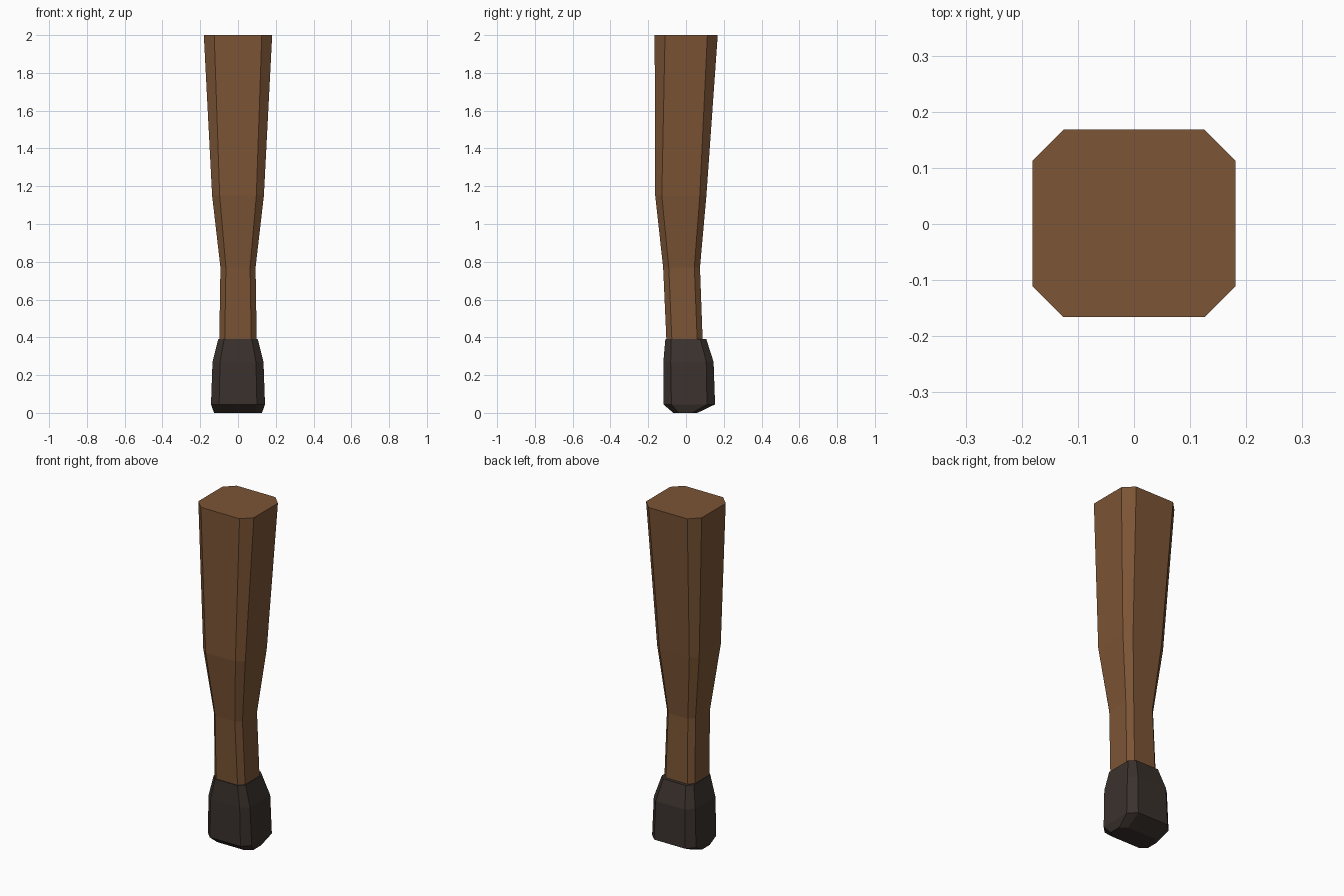
import bpy, bmesh

if "Cube" in bpy.data.objects:
    bpy.data.objects.remove(bpy.data.objects["Cube"])

def material(name, rgb):
    m = bpy.data.materials.new(name)
    m.diffuse_color = (*rgb, 1)
    m.use_nodes = True
    m.node_tree.nodes["Principled BSDF"].inputs["Base Color"].default_value = m.diffuse_color
    return m

def loft(name, sections, mat):
    """Loft chamfered rectangles: (z, half width, y front, y back, chamfer x, chamfer y)."""
    bm = bmesh.new()
    rings = []
    for z, w, y0, y1, cx, cy in sections:
        right = [(w - cx, y0), (w, y0 + cy), (w, y1 - cy), (w - cx, y1)]
        outline = right + [(-x, y) for x, y in reversed(right)]
        rings.append([bm.verts.new((x, y, z)) for x, y in outline])
    for a, b in zip(rings, rings[1:]):
        for i in range(8):
            j = (i + 1) % 8
            bm.faces.new((a[i], a[j], b[j], b[i]))
    bm.faces.new(rings[0][::-1])
    bm.faces.new(rings[-1])
    bmesh.ops.recalc_face_normals(bm, faces=bm.faces)
    mesh = bpy.data.meshes.new(name)
    bm.to_mesh(mesh)
    bm.free()
    mesh.materials.append(mat)
    obj = bpy.data.objects.new(name, mesh)
    bpy.context.collection.objects.link(obj)
    return obj

brown = material("brown_coat", (0.2, 0.09, 0.036))
dark = material("dark_hoof", (0.042, 0.031, 0.026))

# Tapering leg, from ankle to thigh
loft("leg", [
    (0.39, 0.099, -0.104, 0.088, 0.029, 0.029),
    (0.77, 0.093, -0.121, 0.074, 0.029, 0.030),
    (1.15, 0.137, -0.163, 0.108, 0.040, 0.035),
    (2.00, 0.181, -0.166, 0.168, 0.055, 0.055),
], brown)

# Flared hoof with bevelled sole
loft("hoof", [
    (0.000, 0.127, -0.067, 0.060, 0.037, 0.028),
    (0.045, 0.143, -0.120, 0.154, 0.043, 0.043),
    (0.270, 0.135, -0.120, 0.146, 0.040, 0.039),
    (0.392, 0.104, -0.109, 0.107, 0.031, 0.031),
], dark)
